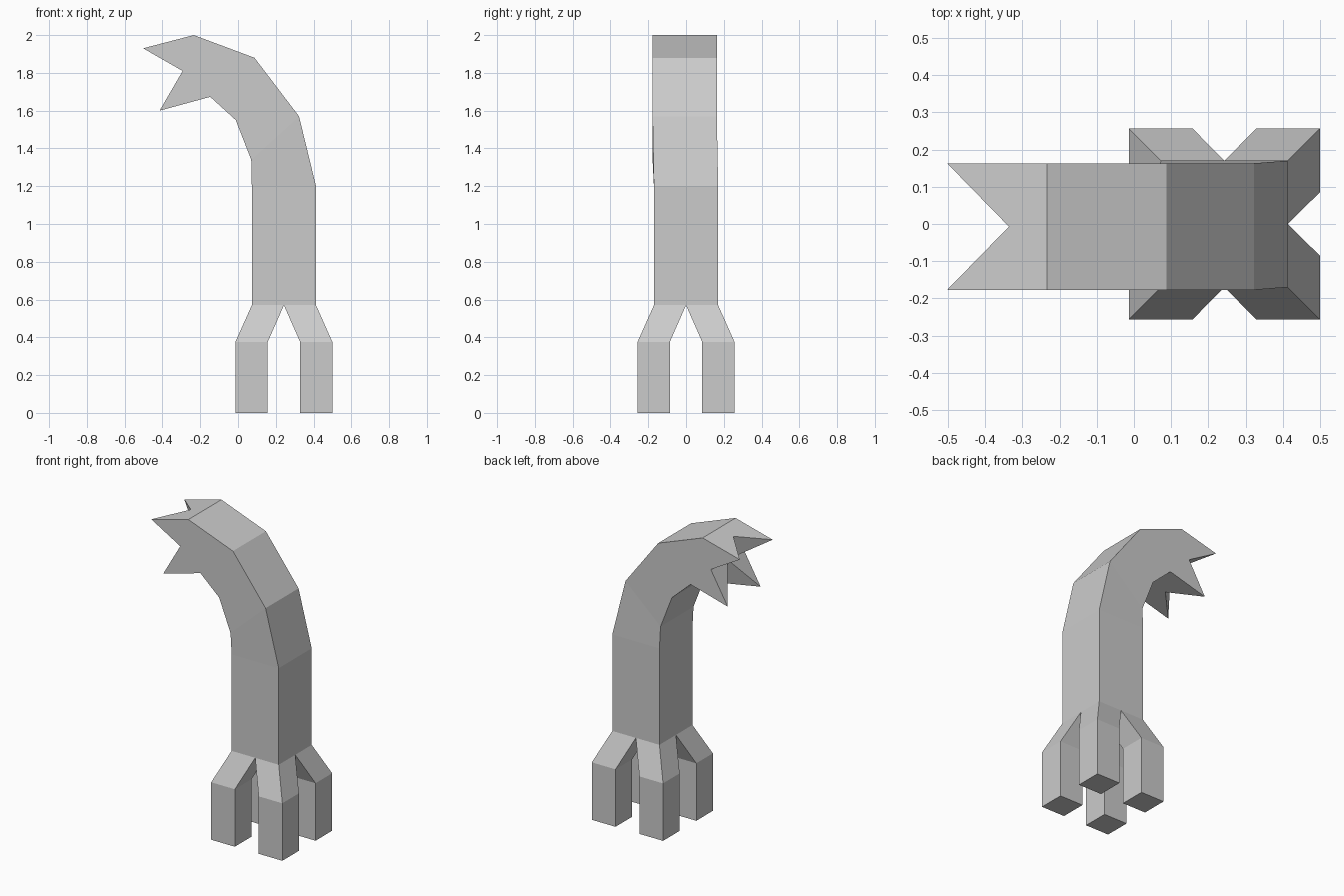
import bpy, bmesh
from mathutils import Vector

if "Cube" in bpy.data.objects:
    bpy.data.objects.remove(bpy.data.objects["Cube"])


def make(name, build):
    bm = bmesh.new()
    build(bm)
    bmesh.ops.remove_doubles(bm, verts=bm.verts, dist=0.0005)
    bmesh.ops.recalc_face_normals(bm, faces=bm.faces)
    me = bpy.data.meshes.new(name)
    bm.to_mesh(me)
    bm.free()
    ob = bpy.data.objects.new(name, me)
    bpy.context.collection.objects.link(ob)
    return ob


def loft(bm, rings):
    loops = [[bm.verts.new(p) for p in r] for r in rings]
    for a, b in zip(loops, loops[1:]):
        for i in range(4):
            j = (i + 1) % 4
            bm.faces.new((a[i], a[j], b[j], b[i]))
    return loops


CX, W = 0.243, 0.17
SHIFT = -0.007          # the bent part sits slightly off centre

# outer (x, z), inner (x, z), y offset of each trunk ring
SECTIONS = [((0.413, 0.57), (0.073, 0.57), 0),
            ((0.413, 1.20), (0.073, 1.20), 0),
            ((0.323, 1.57), (0.070, 1.34), SHIFT),
            ((0.087, 1.88), (-0.012, 1.55), SHIFT),
            ((-0.234, 2.0), (-0.147, 1.673), SHIFT)]
TIPS = ((-0.502, 1.93), (-0.415, 1.60))
NOTCH_TOP, NOTCH_SIDE, NOTCH_LOW = (-0.336, 1.973), (-0.293, 1.81), (-0.25, 1.646)


def trunk_and_claws(bm):
    # bent square trunk
    loft(bm, [[(o[0], y - W, o[1]), (o[0], y + W, o[1]),
               (i[0], y + W, i[1]), (i[0], y - W, i[1])] for o, i, y in SECTIONS])
    # solid end with four pointed claws
    (o, i, _) = SECTIONS[-1]

    def v(p, s):
        return bm.verts.new((p[0], SHIFT + s * W, p[1]))

    for a, b, tip, notch in ((o, TIPS[0], TIPS[0], NOTCH_TOP),
                             (i, TIPS[1], TIPS[1], NOTCH_LOW)):
        # top or underside, forked in the middle
        bm.faces.new([v(a, -1), v(tip, -1), v(notch, 0), v(tip, 1), v(a, 1)])
        # inner faces of each claw
        for s in (-1, 1):
            bm.faces.new([v(tip, s), v(notch, 0), v(NOTCH_SIDE, 0)])
            bm.faces.new([v(tip, s), v(NOTCH_SIDE, s), v(NOTCH_SIDE, 0)])
    # sides, forked in the middle
    for s in (-1, 1):
        bm.faces.new([v(p, s) for p in (o, TIPS[0], NOTCH_SIDE, TIPS[1], i)])


make("trunk_and_claws", trunk_and_claws)


def legs(bm):
    # four splayed legs, each growing from a quarter of the trunk base
    def square(sx, sy, lo, hi, z):
        return [(CX + sx * a, sy * b, z)
                for a, b in ((lo, lo), (hi, lo), (hi, hi), (lo, hi))]
    for sx in (-1, 1):
        for sy in (-1, 1):
            loops = loft(bm, [square(sx, sy, 0.0, W, 0.57),
                              square(sx, sy, 0.086, 0.257, 0.375),
                              square(sx, sy, 0.086, 0.257, 0.0)])
            bm.faces.new(loops[-1])


make("legs", legs)
